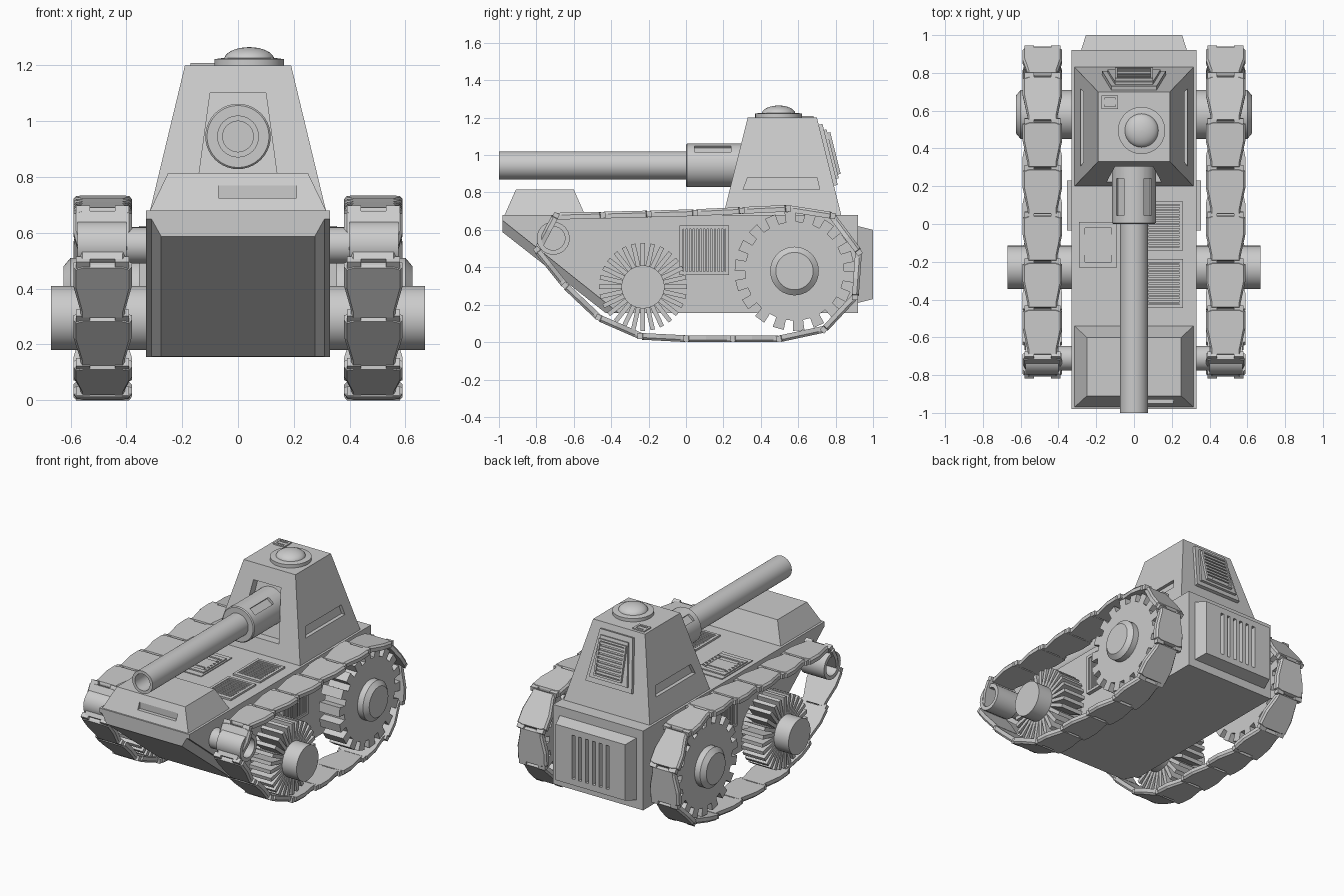
import bpy, bmesh
from math import sin, cos, pi, radians
from mathutils import Matrix, Vector

if "Cube" in bpy.data.objects:
    bpy.data.objects.remove(bpy.data.objects["Cube"])


def make(name, verts, faces, smooth=False):
    me = bpy.data.meshes.new(name)
    me.from_pydata([tuple(v) for v in verts], [], faces)
    bm = bmesh.new()
    bm.from_mesh(me)
    bmesh.ops.recalc_face_normals(bm, faces=bm.faces)
    bm.to_mesh(me)
    bm.free()
    ob = bpy.data.objects.new(name, me)
    bpy.context.collection.objects.link(ob)
    if smooth:
        bpy.ops.object.select_all(action='DESELECT')
        ob.select_set(True)
        bpy.context.view_layer.objects.active = ob
        bpy.ops.object.shade_smooth_by_angle(angle=radians(35))
    return ob


def loft(name, *rings, M=Matrix(), smooth=False):
    """Skin equal-length point loops and cap both ends."""
    n = len(rings[0])
    verts = [M @ Vector(p) for r in rings for p in r]
    faces = [(k*n+i, k*n+(i+1) % n, (k+1)*n+(i+1) % n, (k+1)*n+i)
             for k in range(len(rings)-1) for i in range(n)]
    faces += [tuple(range(n)), tuple(range((len(rings)-1)*n, len(rings)*n))]
    return make(name, verts, faces, smooth)


def rect(x0, x1, y0, y1, z):
    return [(x0, y0, z), (x1, y0, z), (x1, y1, z), (x0, y1, z)]


def boxes(name, items, M=Matrix()):
    verts, faces = [], []
    for x0, x1, y0, y1, z0, z1 in items:
        b = len(verts)
        verts += [M @ Vector(p) for p in rect(x0, x1, y0, y1, z0) + rect(x0, x1, y0, y1, z1)]
        faces += [tuple(b+i for i in f) for f in
                  ((0, 1, 2, 3), (4, 5, 6, 7), (0, 1, 5, 4), (1, 2, 6, 5), (2, 3, 7, 6), (3, 0, 4, 7))]
    return make(name, verts, faces)


def lathe(name, prof, M, n=40):
    """Turn (radius, height) pairs around local z."""
    return loft(name, *[[(r*cos(2*pi*i/n), r*sin(2*pi*i/n), h) for i in range(n)]
                        for r, h in prof], M=M, smooth=True)


def frame(o, x, y, z):
    M = Matrix((x, y, z)).transposed().to_4x4()
    M.translation = o
    return M


def cut(ob, cutter):
    m = ob.modifiers.new("cut", 'BOOLEAN')
    m.operation, m.solver, m.object = 'DIFFERENCE', 'EXACT', cutter
    bpy.context.view_layer.objects.active = ob
    bpy.ops.object.modifier_apply(modifier=m.name)
    bpy.data.objects.remove(cutter)


def grille(name, M, w, h, d, n, b=0.018):
    """Rectangular frame with n slats running along local x."""
    parts = [(-w, w, -h, -h+b, 0, d), (-w, w, h-b, h, 0, d),
             (-w, -w+b, -h+b, h-b, 0, d), (w-b, w, -h+b, h-b, 0, d)]
    step = 2*(h-b)/n
    for i in range(n):
        c = -h+b+step*(i+.5)
        parts.append((-w+b, w-b, c-step*.3, c+step*.3, 0, d*.75))
    return boxes(name, parts, M)


# hull and nose
prof = [(-.98, .68), (-.98, .65), (-.36, .155), (.92, .155), (.92, .68)]
loft("hull", *[[(x, y, z) for y, z in prof] for x in (-.33, .33)])
loft("nose_plate",
     [(-.31, -.98, .65), (.31, -.98, .65), (.31, -.36, .156), (-.31, -.36, .156)],
     [(-.275, -.98, .587), (.275, -.98, .587), (.275, -.43, .156), (-.275, -.43, .156)])
glacis = loft("front_deck_box", rect(-.315, .315, -.97, -.54, .68), rect(-.25, .25, -.91, -.60, .815))
cut(glacis, boxes("slot_cutter", [(-.07, .21, -1, -.925, .725, .77)]))

# rear engine box with vertical slots
rear = loft("rear_box", [(-.28, .92, .21), (.28, .92, .21), (.28, .92, .62), (-.28, .92, .62)],
            [(-.255, 1, .23), (.255, 1, .23), (.255, 1, .60), (-.255, 1, .60)])
cut(rear, boxes("slot_cutter", [(x-.011, x+.011, .965, 1.1, .27, .56)
                                for x in [-.125+.05*i for i in range(6)]]))

# deck grilles and hatch
X, Y, Z = (1, 0, 0), (0, 1, 0), (0, 0, 1)
for y in (-.01, -.315):
    grille("deck_grille", frame((.16, y, .68), X, Y, Z), .1, .13, .012, 12)
boxes("deck_hatch", [(-.3, -.08, -.27, .05, .679, .686)])
grille("hatch_frame", frame((-.19, -.11, .686), X, Y, Z), .1, .12, .008, 1, .03)
boxes("hatch_studs", [(x-.006, x+.006, -.2+.032*i, -.188+.032*i, .69, .698)
                      for x in (-.275, -.105) for i in range(6)])

# turret with front recess and side slots
turret = loft("turret", rect(-.315, .315, .2, .83, .68), rect(-.19, .19, .33, .70, 1.2))
cut(turret, loft("recess_cutter",
                 [(-.145, .1, .77), (.145, .1, .77), (.145, .28, .77), (-.145, .28, .77)],
                 [(-.1, .1, 1.1), (.1, .1, 1.1), (.1, .36, 1.1), (-.1, .36, 1.1)]))
for s in (1, -1):
    cut(turret, loft("slot_cutter", rect(*sorted((s*.258, s*.4)), .305, .715, .815),
                     rect(*sorted((s*.245, s*.4)), .33, .70, .88)))

# turret rear vent
V = frame((0, .755, 1.0), X, (0, -.2425, .970), (0, .970, .2425))
for k, (a, b, h, z0, z1) in enumerate([(.17, .12, .168, -.02, .016), (.14, .1, .135, .016, .03)]):
    loft(f"vent_plate_{k}", *[[(-a, -h, z), (a, -h, z), (b, h, z), (-b, h, z)] for z in (z0, z1)], M=V)
V2 = V @ Matrix.Translation((0, 0, .03))
grille("vent_grille", V2, .1, .115, .016, 8, .012)

# cupola and small roof box
D = Matrix.Translation((.04, .495, 1.2))
lathe("cupola_ring", [(.125, -.01), (.125, .022), (.095, .026)], D)
lathe("cupola_dome", [(.09*cos(t*pi/16), .02+.045*sin(t*pi/16)) for t in range(8)] + [(.001, .065)], D)
grille("roof_box", frame((-.128, .645, 1.198), X, Y, Z), .043, .036, .01, 1, .014)

# gun
G = frame((0, 0, .945), X, (0, 0, -1), Y)
lathe("barrel", [(.055, -.8), (.055, -1), (.075, -1), (.075, .05)], G)
mantlet = lathe("mantlet", [(.075, 0), (.111, 0), (.117, .006), (.117, .38)], G)
for s in (1, -1):
    c = Matrix.Translation((0, 0, .945)) @ Matrix.Rotation(s*radians(40), 4, 'Y')
    cut(mantlet, boxes("slot_cutter", [(-.025, .025, .045, .24, .1, .2)], c))

# track centre line: top towards the front, down, back along the ground, up
path = [Vector(p) for p in [
    (.60, .718), (0, .69), (-.74, .672), (-.80, .61), (-.795, .47), (-.60, .25), (-.42, .09),
    (-.2, .018), (.6, .018), (.77, .08), (.89, .2), (.945, .36), (.92, .5), (.83, .65), (.72, .71)]]


def sample(n):
    pts = path + path[:1]
    lens = [(b-a).length for a, b in zip(pts, pts[1:])]
    total, out = sum(lens), []
    for i in range(n):
        t = (total*i/n + .06) % total
        for a, b, l in zip(pts, pts[1:], lens):
            if t <= l:
                out.append(a.lerp(b, t/l))
                break
            t -= l
    return out


LINKS = 17
outline = [(0, .075), (.04, .105), (.4, .105), (.86, .08), (.97, .08)]
joints = sample(LINKS)
for s, side in ((1, "right"), (-1, "left")):
    # track links and hinge pins
    for i in range(LINKS):
        a, b = joints[i], joints[(i+1) % LINKS]
        d = b-a
        L = d.length
        d.normalize()
        M = frame((s*.485, a.x, a.y), (0, d.x, d.y), X, (0, -d.y, d.x))
        n = Vector((0, d.y, -d.x))
        M = frame((s*.485, a.x, a.y), (0, d.x, d.y), X, n)
        loop = outline + [(u, -v) for u, v in reversed(outline)]
        loft(f"track_link_{side}_{i}", [(u*L, v, -.018) for u, v in loop],
             [(u*L, v, .006) for u, v in loop],
             [((.02+u*.96)*L, v*.9, .018) for u, v in loop], M=M)
        boxes(f"track_pin_{side}_{i}", [(-.02, .02, -.095, -.045, -.017, .014),
                                        (-.02, .02, .045, .095, -.017, .014)], M)

    def wheel(y, z):
        return frame((0, y, z), Y, Z, (s, 0, 0))

    # rear drive sprocket
    W = wheel(.58, .38)
    gear = []
    for i in range(18):
        for off, r in ((0, .265), (.42, .265), (.44, .32), (.98, .32)):
            t = 2*pi*(i+off)/18
            gear.append((r*cos(t), r*sin(t)))
    loft(f"sprocket_{side}", *[[(u, v, x) for u, v in gear] for x in (.41, .56)], M=W)
    lathe(f"rear_axle_{side}", [(.13, .3), (.13, .6), (.1, .625)], W)

    # finned road wheel
    W = wheel(-.23, .295)
    lathe(f"road_axle_{side}", [(.115, .3), (.115, .67)], W)
    for i in range(28):
        boxes(f"wheel_fin_{side}_{i}", [(.105, .235, -.012, .012, .405, .565)],
              W @ Matrix.Rotation(2*pi*i/28, 4, 'Z'))

    # front idler
    lathe(f"idler_{side}", [(.065, .3), (.065, .40), (.088, .40), (.088, .575),
                            (.063, .575), (.063, .47)], wheel(-.71, .555), 32)

    # side grille with upright slats
    grille(f"side_grille_{side}", frame((s*.328, .098, .492), Z, Y, (s, 0, 0)), .132, .132, .027, 12)
